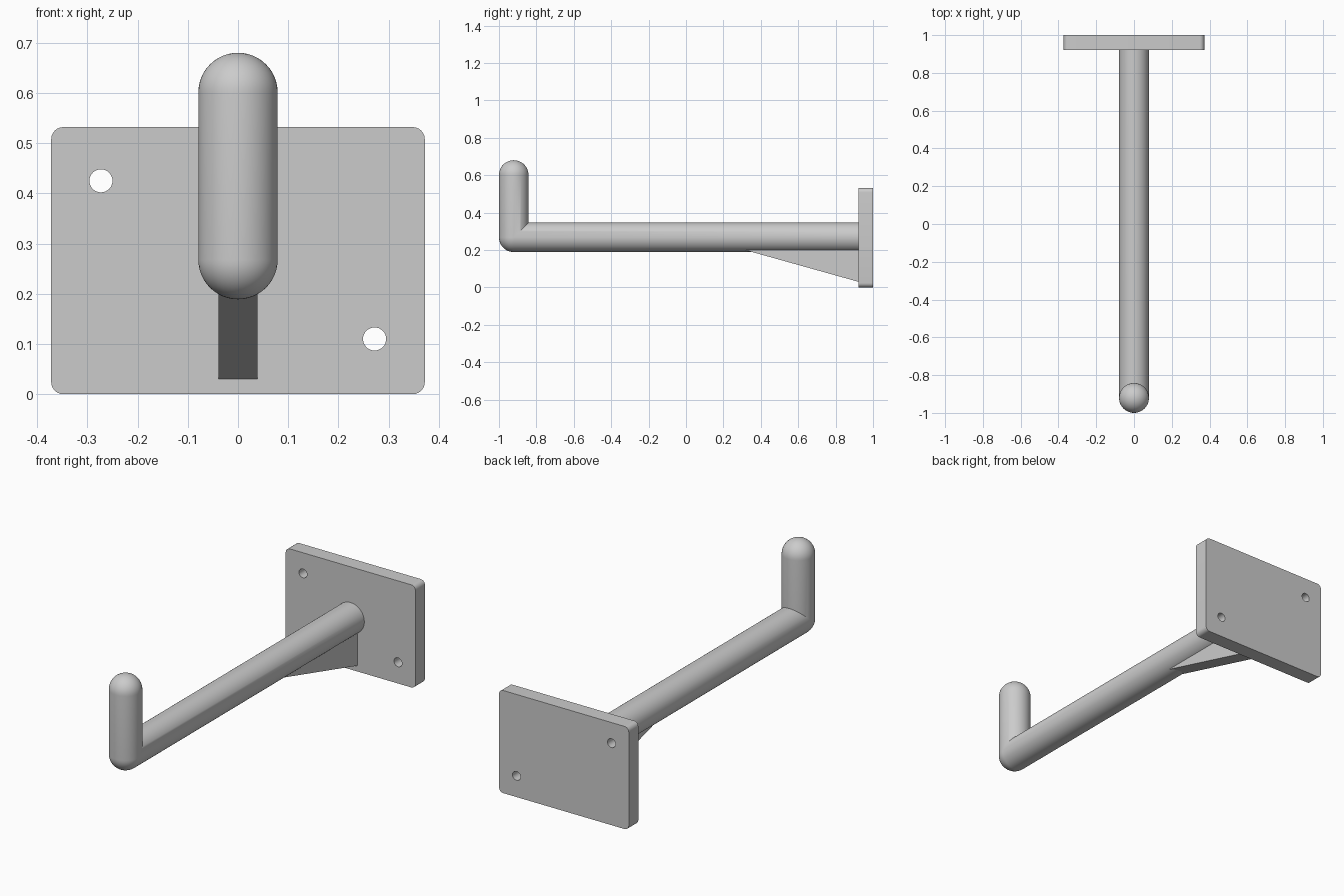
import bpy, bmesh
from math import sin, cos, pi, radians

if "Cube" in bpy.data.objects:
    bpy.data.objects.remove(bpy.data.objects["Cube"])

R = 0.079                      # rod radius
YC, ZC, ZT = -0.921, 0.268, 0.601   # elbow centre and tip centre
PLATE_Y = 0.922                # front face of the plate


def to_object(bm, name):
    bmesh.ops.recalc_face_normals(bm, faces=bm.faces)
    mesh = bpy.data.meshes.new(name)
    bm.to_mesh(mesh)
    bm.free()
    obj = bpy.data.objects.new(name, mesh)
    bpy.context.collection.objects.link(obj)
    return obj


def activate(obj):
    bpy.ops.object.select_all(action='DESELECT')
    obj.select_set(True)
    bpy.context.view_layer.objects.active = obj


# Wall plate: box with rounded corners and two through holes
bm = bmesh.new()
bmesh.ops.create_cube(bm, size=1)
for v in bm.verts:
    v.co = (v.co.x * 0.744, 0.961 + v.co.y * 0.078, 0.266 + v.co.z * 0.532)
depth_edges = [e for e in bm.edges if abs(e.verts[0].co.y - e.verts[1].co.y) > 0.01]
bmesh.ops.bevel(bm, geom=depth_edges, offset=0.024, segments=6, profile=0.5, affect='EDGES')
plate = to_object(bm, "wall_plate")
for i, (x, z) in enumerate([(-0.273, 0.425), (0.272, 0.11)]):
    bpy.ops.mesh.primitive_cylinder_add(vertices=32, radius=0.023, depth=0.3,
                                        location=(x, 0.961, z), rotation=(pi / 2, 0, 0))
    cutter = bpy.context.object
    cutter.name = f"screw_hole_cutter_{i}"
    activate(plate)
    mod = plate.modifiers.new("hole", 'BOOLEAN')
    mod.object, mod.operation, mod.solver = cutter, 'DIFFERENCE', 'EXACT'
    bpy.ops.object.modifier_apply(modifier=mod.name)
    bpy.data.objects.remove(cutter)
activate(plate)
bpy.ops.object.shade_smooth_by_angle(angle=radians(30))

# Hook rod: rings along the arm, round the elbow, up the tip and over its dome
N, STEPS = 48, 12
angles = [2 * pi * i / N for i in range(N)]
rings = [[(R * cos(a), PLATE_Y, ZC + R * sin(a)) for a in angles]]
for k in range(STEPS + 1):
    phi = pi / 2 * k / STEPS
    ring = []
    for a in angles:
        s = R * sin(a)
        dy, dz = (s, s) if s > 0 else (s * sin(phi), s * cos(phi))
        ring.append((R * cos(a), YC + dy, ZC + dz))
    rings.append(ring)
for k in range(STEPS + 1):
    t = pi / 2 * k / STEPS
    r = R * cos(t)
    rings.append([(r * cos(a), YC + r * sin(a), ZT + R * sin(t)) for a in angles])

bm = bmesh.new()
loops = [[bm.verts.new(p) for p in ring] for ring in rings]
for low, high in zip(loops, loops[1:]):
    for i in range(N):
        j = (i + 1) % N
        bm.faces.new((low[i], low[j], high[j], high[i]))
bm.faces.new(loops[0])
bmesh.ops.remove_doubles(bm, verts=bm.verts, dist=1e-5)
hook = to_object(bm, "hook_rod")
activate(hook)
bpy.ops.object.shade_smooth_by_angle(angle=radians(30))

# Gusset: triangular brace beneath the rod
bm = bmesh.new()
profile = [(0.315, 0.2), (PLATE_Y, 0.2), (PLATE_Y, 0.03)]
face = bm.faces.new([bm.verts.new((-0.039, y, z)) for y, z in profile])
side = bmesh.ops.extrude_face_region(bm, geom=[face])["geom"]
bmesh.ops.translate(bm, vec=(0.078, 0, 0),
                    verts=[g for g in side if isinstance(g, bmesh.types.BMVert)])
to_object(bm, "gusset_brace")
